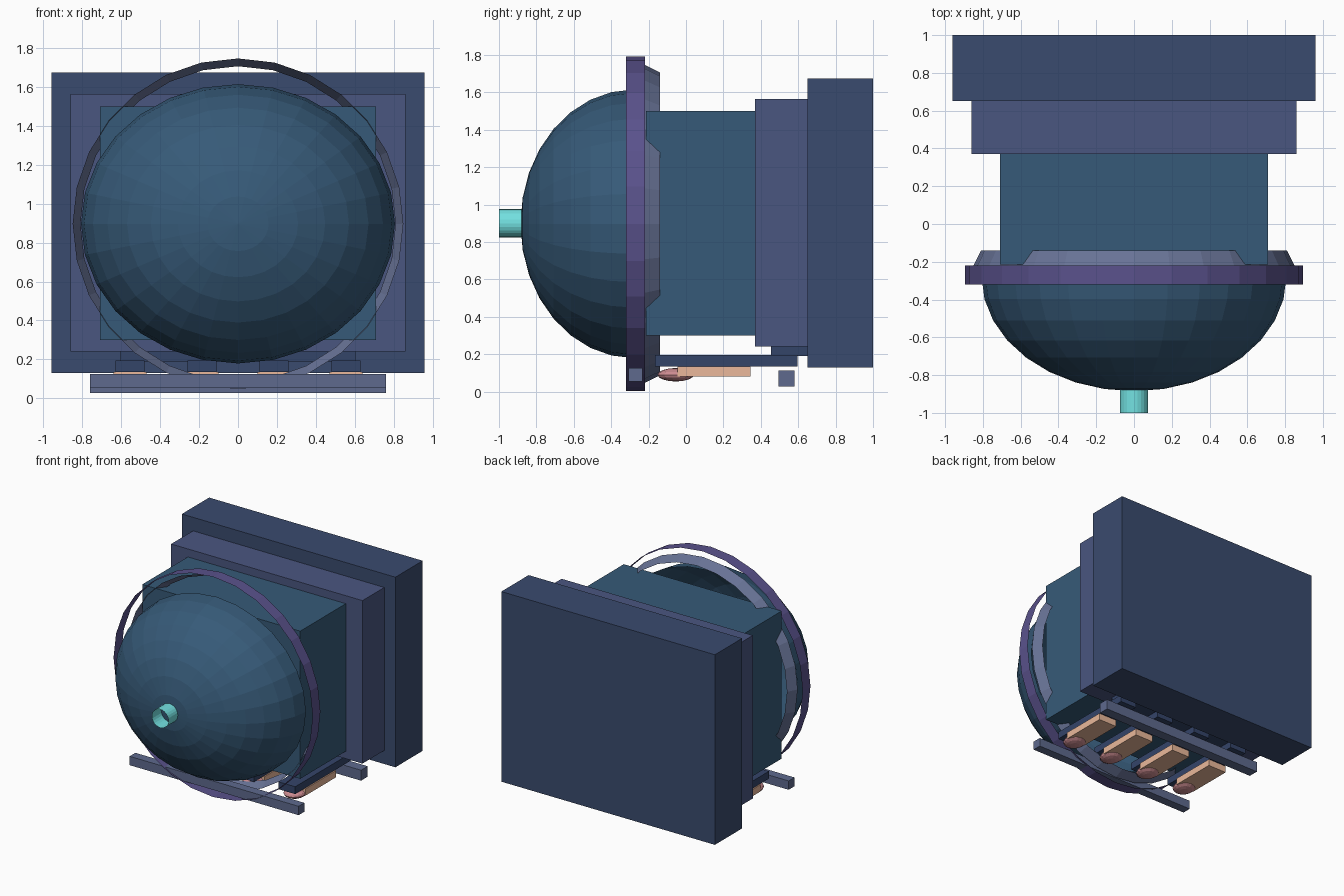
import bpy, bmesh
from math import sin, cos, pi

if "Cube" in bpy.data.objects:
    bpy.data.objects.remove(bpy.data.objects["Cube"])


def material(name, rgb):
    m = bpy.data.materials.new(name)
    m.diffuse_color = (*rgb, 1)
    m.use_nodes = True
    m.node_tree.nodes["Principled BSDF"].inputs["Base Color"].default_value = m.diffuse_color
    return m


TEAL = material("teal_blue", (0.037, 0.102, 0.188))
NAVY = material("navy", (0.042, 0.070, 0.156))
SLATE = material("slate", (0.068, 0.093, 0.216))
PURPLE = material("purple", (0.102, 0.084, 0.262))
GREY = material("blue_grey", (0.138, 0.171, 0.305))
BAR = material("bar_grey", (0.112, 0.144, 0.270))
RAIL = material("rail_navy", (0.034, 0.058, 0.141))
CYAN = material("cyan", (0.171, 0.753, 0.753))
PEACH = material("peach", (0.831, 0.485, 0.328))
PINK = material("pink", (0.610, 0.262, 0.283))


def finish(name, bm, mat):
    bmesh.ops.recalc_face_normals(bm, faces=bm.faces[:])
    me = bpy.data.meshes.new(name)
    bm.to_mesh(me)
    bm.free()
    me.materials.append(mat)
    ob = bpy.data.objects.new(name, me)
    bpy.context.collection.objects.link(ob)
    return ob


def box(name, lo, hi, mat):
    bm = bmesh.new()
    bmesh.ops.create_cube(bm, size=1)
    for v in bm.verts:
        v.co = [l + (c + 0.5) * (h - l) for l, h, c in zip(lo, hi, v.co)]
    return finish(name, bm, mat)


def lathe(name, profile, cz, sides, mat):
    """Open shell around the y axis; profile rows are (y, x radius, z radius)."""
    bm = bmesh.new()
    rings = []
    for y, rx, rz in profile:
        if rx < 1e-5:
            rings.append([bm.verts.new((0, y, cz))] * sides)
        else:
            rings.append([bm.verts.new((rx * sin(2 * pi * i / sides), y,
                                        cz + rz * cos(2 * pi * i / sides)))
                          for i in range(sides)])
    for a, b in zip(rings, rings[1:]):
        for i in range(sides):
            j = (i + 1) % sides
            quad = list(dict.fromkeys((a[i], a[j], b[j], b[i])))
            bm.faces.new(quad)
    return finish(name, bm, mat)


# Stepped housing
box("back_block", (-0.96, 0.65, 0.13), (0.96, 1.0, 1.675), NAVY)
box("middle_block", (-0.86, 0.37, 0.24), (0.86, 0.65, 1.565), SLATE)
box("body_block", (-0.71, -0.215, 0.30), (0.71, 0.37, 1.50), TEAL)

# Front dome, half an ellipsoid with its pole on the front
STEPS = 8
dome = [(-0.28 - 0.605 * sin(pi / 2 * k / STEPS),
         0.807 * cos(pi / 2 * k / STEPS),
         0.718 * cos(pi / 2 * k / STEPS)) for k in range(STEPS + 1)]
lathe("front_dome", dome, 0.897, 28, TEAL)

# Thin open bands around the dome, and the open nozzle
lathe("rim_band", [(-0.32, 0.895, 0.895), (-0.22, 0.895, 0.895)], 0.897, 28, PURPLE)
lathe("rim_collar", [(-0.22, 0.85, 0.85), (-0.14, 0.81, 0.81)], 0.897, 28, GREY)
lathe("nozzle", [(-1.0, 0.075, 0.075), (-0.87, 0.075, 0.075)], 0.90, 24, CYAN)

# Cross bars under the body
box("front_bar", (-0.76, -0.307, 0.053), (0.76, -0.233, 0.125), BAR)
box("rear_bar", (-0.76, 0.495, 0.027), (0.76, 0.58, 0.112), BAR)
box("rail_mount", (-0.605, 0.455, 0.19), (0.605, 0.66, 0.24), RAIL)

# Four rails, each with a pad and a rounded tip
for n, x in enumerate((-0.555, -0.185, 0.185, 0.555), 1):
    box(f"rail_{n}", (x - 0.075, -0.165, 0.135), (x + 0.075, 0.595, 0.195), RAIL)
    box(f"pad_{n}", (x - 0.085, -0.045, 0.08), (x + 0.085, 0.345, 0.135), PEACH)
    bm = bmesh.new()
    bmesh.ops.create_uvsphere(bm, u_segments=14, v_segments=8, radius=1)
    for v in bm.verts:
        v.co = (x + v.co.x * 0.085, -0.055 + v.co.y * 0.097, 0.09 + v.co.z * 0.036)
    finish(f"pad_tip_{n}", bm, PINK)
